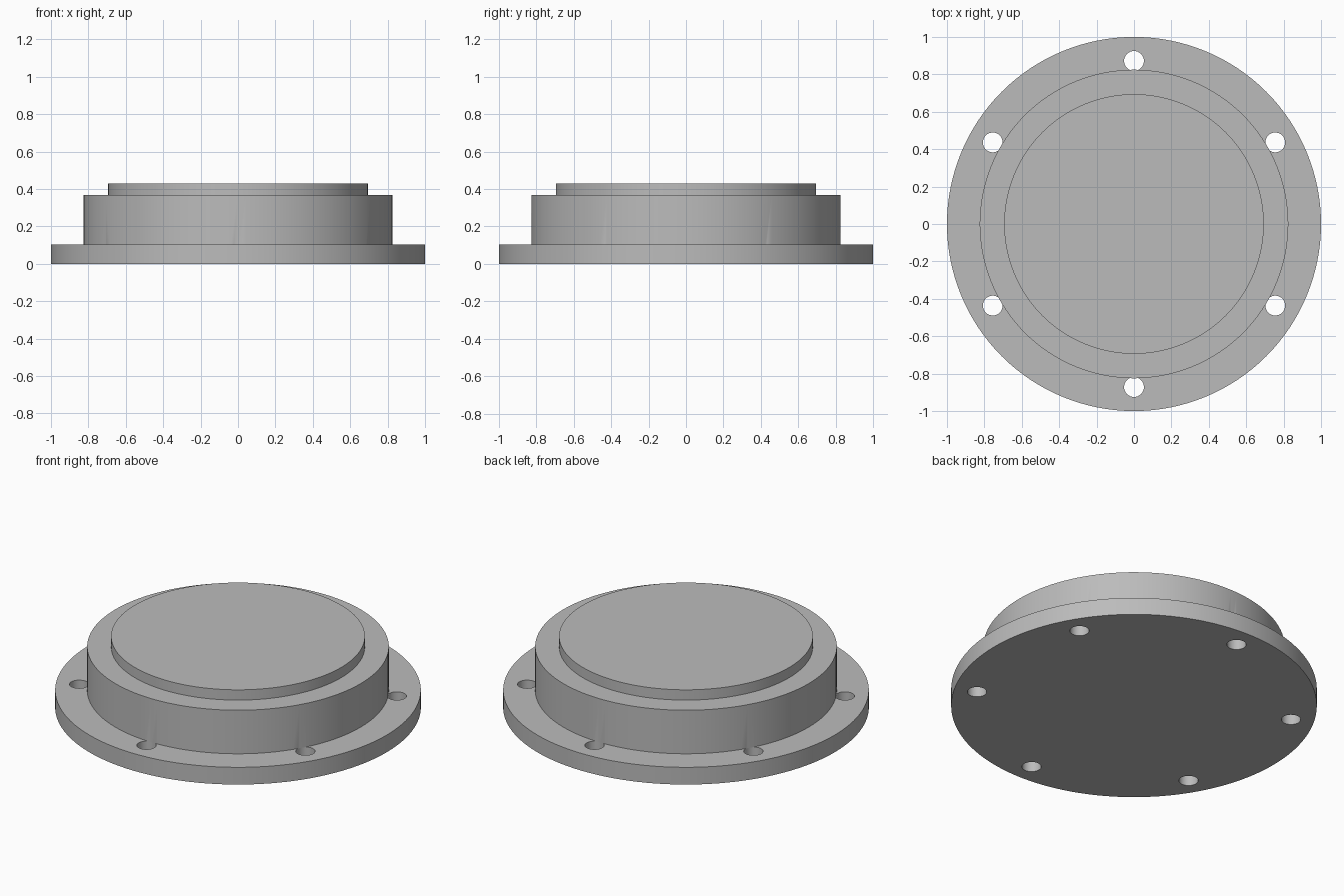
import bpy
import math

if "Cube" in bpy.data.objects:
    bpy.data.objects.remove(bpy.data.objects["Cube"], do_unlink=True)

grey = bpy.data.materials.new("plain_grey")
grey.use_nodes = True
colour = (0.5, 0.5, 0.5, 1)
grey.diffuse_color = colour
grey.node_tree.nodes["Principled BSDF"].inputs["Base Color"].default_value = colour


def disc(name, radius, bottom, top, x=0, y=0, sides=128):
    bpy.ops.mesh.primitive_cylinder_add(
        vertices=sides, radius=radius, depth=top - bottom,
        location=(x, y, (bottom + top) / 2))
    obj = bpy.context.object
    obj.name = name
    obj.data.materials.append(grey)
    return obj


def combine(target, other, operation):
    mod = target.modifiers.new(operation.lower(), "BOOLEAN")
    mod.operation = operation
    mod.solver = "EXACT"
    mod.object = other
    bpy.context.view_layer.objects.active = target
    bpy.ops.object.modifier_apply(modifier=mod.name)
    bpy.data.objects.remove(other, do_unlink=True)


# Flange with six bolt holes
FLANGE_TOP, HUB_TOP, CAP_TOP = 0.104, 0.367, 0.429
cover = disc("flanged_cover", 1, 0, FLANGE_TOP)
for i in range(6):
    angle = math.radians(30 + 60 * i)
    hole = disc("bolt_hole", 0.053, -0.1, 0.2,
                0.872 * math.cos(angle), 0.872 * math.sin(angle), 32)
    combine(cover, hole, "DIFFERENCE")

# Hub and raised face, fused to the flange
combine(cover, disc("hub", 0.825, FLANGE_TOP, HUB_TOP), "UNION")
combine(cover, disc("raised_face", 0.694, HUB_TOP, CAP_TOP), "UNION")

# Smooth walls, sharp rims
bpy.ops.object.select_all(action="DESELECT")
cover.select_set(True)
bpy.context.view_layer.objects.active = cover
bpy.ops.object.shade_smooth_by_angle(angle=math.radians(30))
